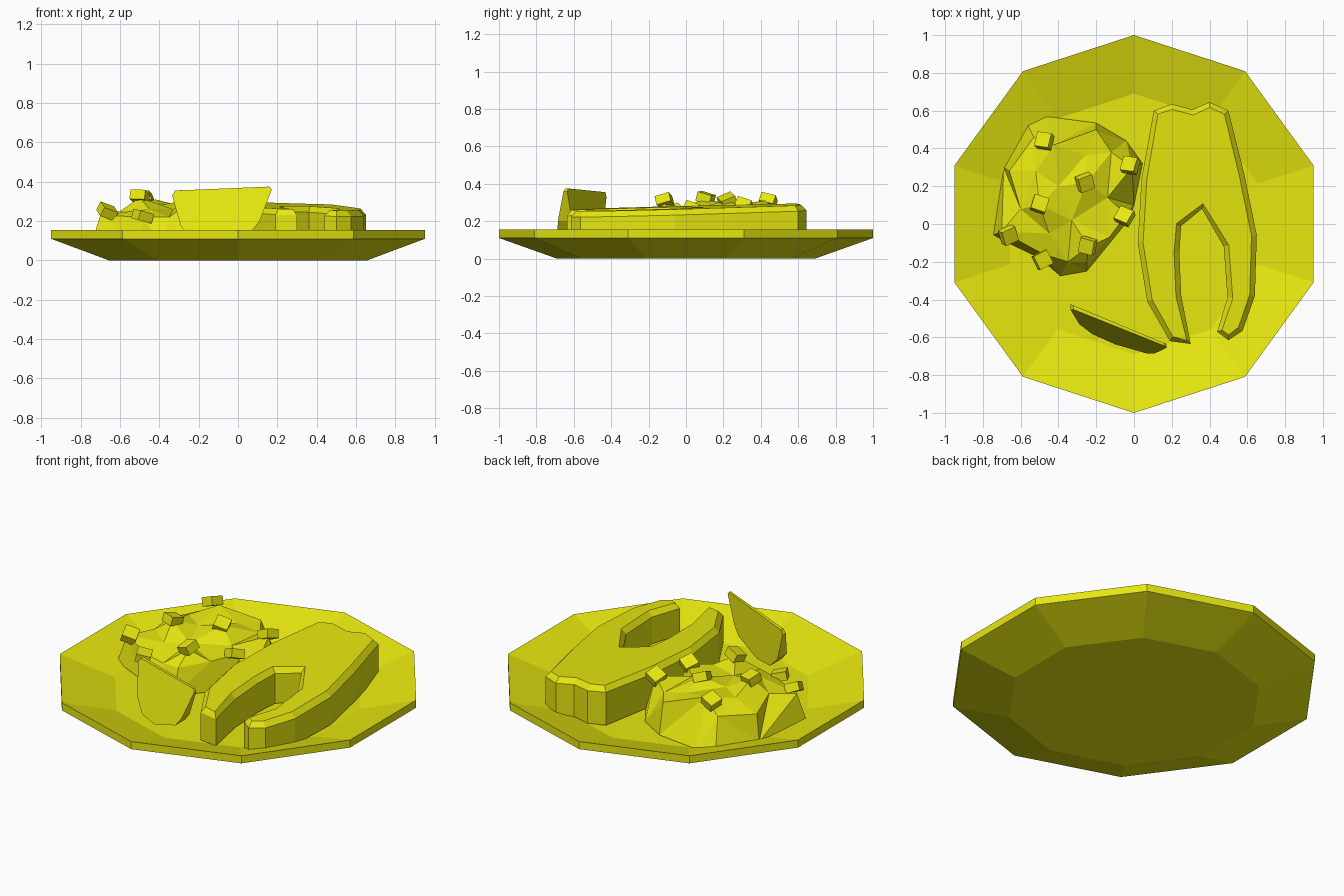
import bpy, bmesh, math, random
from mathutils import Matrix, Euler, Vector
from mathutils.geometry import delaunay_2d_cdt

if "Cube" in bpy.data.objects:
    bpy.data.objects.remove(bpy.data.objects["Cube"])

random.seed(4)
yellow = bpy.data.materials.new("yellow")
yellow.diffuse_color = (0.8, 0.8, 0.005, 1)
yellow.use_nodes = True
yellow.node_tree.nodes["Principled BSDF"].inputs["Base Color"].default_value = yellow.diffuse_color


def finish(name, bm):
    bmesh.ops.recalc_face_normals(bm, faces=bm.faces)
    me = bpy.data.meshes.new(name)
    bm.to_mesh(me)
    bm.free()
    me.materials.append(yellow)
    ob = bpy.data.objects.new(name, me)
    bpy.context.collection.objects.link(ob)
    return ob


def bridge(bm, a, b):
    n = len(a)
    for i in range(n):
        bm.faces.new((a[i], a[(i + 1) % n], b[(i + 1) % n], b[i]))


# ten-sided plate: foot, rim and sunken floor
bm = bmesh.new()
rings = [[bm.verts.new((r * math.sin(i * math.pi / 5), r * math.cos(i * math.pi / 5), z))
          for i in range(10)]
         for r, z in ((0.69, 0), (1, 0.11), (1, 0.155), (0.69, 0.06))]
for a, b in zip(rings, rings[1:]):
    bridge(bm, a, b)
bm.faces.new(rings[0])
bm.faces.new(rings[-1])
finish("plate", bm)

# thick horseshoe-shaped cutlet with chamfered, slightly tilted top
outline = [(.105, .6), (.2, .635), (.31, .605), (.4, .645), (.5, .6), (.585, .26),
           (.65, -.06), (.64, -.38), (.575, -.565), (.5, -.615), (.44, -.57), (.495, -.39),
           (.475, -.12), (.36, .08), (.25, -.01), (.24, -.15), (.25, -.38), (.3, -.635),
           (.19, -.62), (.07, -.41), (.02, -.1), (.04, .24)]
bm = bmesh.new()
low = [bm.verts.new((x, y, 0.07)) for x, y in outline]
mid = [bm.verts.new((x, y, 0.235)) for x, y in outline]
bm.faces.new(low)
bridge(bm, low, mid)
top = bm.faces.new(mid)
bmesh.ops.recalc_face_normals(bm, faces=bm.faces)
bmesh.ops.inset_individual(bm, faces=[top], thickness=0.028, depth=0)
for v in top.verts:
    v.co.z += 0.03
for v in bm.verts:
    if v.co.z > 0.1:
        v.co.z += 0.008 + 0.025 * v.co.y - 0.03 * (v.co.x - 0.35)
finish("cutlet", bm)

# faceted heap: steep outer wall, bumpy triangulated top
base = [(-.465, .57), (-.2, .535), (-.04, .44), (.045, .32), (.0, .1), (-.03, .02),
        (-.25, -.25), (-.39, -.275), (-.5, -.18), (-.75, -.06), (-.69, .3), (-.565, .53)]
bumps = [(-.53, .46, .24), (-.42, .42, .31), (-.2, .5, .25), (-.12, .38, .24), (-.01, .3, .28),
         (-.26, .36, .27), (-.4, .2, .28), (-.52, .28, .28), (-.66, .28, .22), (-.7, -.04, .23),
         (-.5, .1, .32), (-.6, .08, .25), (-.25, .22, .31), (-.14, .14, .25), (-.04, .05, .26),
         (-.33, .02, .26), (-.45, -.05, .26), (-.24, -.12, .30), (-.13, -.07, .24),
         (-.35, -.2, .22), (-.48, -.16, .22), (-.25, -.2, .22)]
points = [(x, y, .07) for x, y in base] + bumps
flat, _, tris, origin, _, _ = delaunay_2d_cdt(
    [Vector(p[:2]) for p in points], [], [list(range(len(base)))], 1, 1e-5)
bm = bmesh.new()
verts = [bm.verts.new((p.x, p.y, points[o[0]][2])) for p, o in zip(flat, origin)]
for t in tris:
    bm.faces.new([verts[i] for i in t])
finish("heap", bm)

# diced chunks scattered on the heap
chunks = [(-.475, .44, .31), (-.02, .31, .285), (-.26, .22, .31), (-.5, .105, .325),
          (-.05, .04, .265), (-.665, -.06, .25), (-.245, -.115, .31), (-.485, -.19, .225)]
for p in chunks:
    rot = Euler((random.uniform(-.5, .5), random.uniform(-.5, .5), random.uniform(-.7, .7)))
    bm = bmesh.new()
    bmesh.ops.create_cube(bm, size=1, matrix=Matrix.LocRotScale(
        Vector(p), rot, Vector((.08, .08, .05))))
    finish("chunk", bm)

# wedge slab at the front: upright back, front face pushed forward at the bottom
profile = [(-.335, .33), (-.32, .355), (.16, .375), (.172, .36), (.11, .2), (.07, .15),
           (-.1, .09), (-.22, .1), (-.29, .17)]
bm = bmesh.new()
front, back = [[bm.verts.new((x, -.445 - .415 * (x + .33) - lean * (.365 - z) + t, z))
                for x, z in profile] for lean, t in ((.35, 0), (0, .018))]
bridge(bm, front, back)
bm.faces.new(front)
bm.faces.new(back)
finish("wedge_slab", bm)
